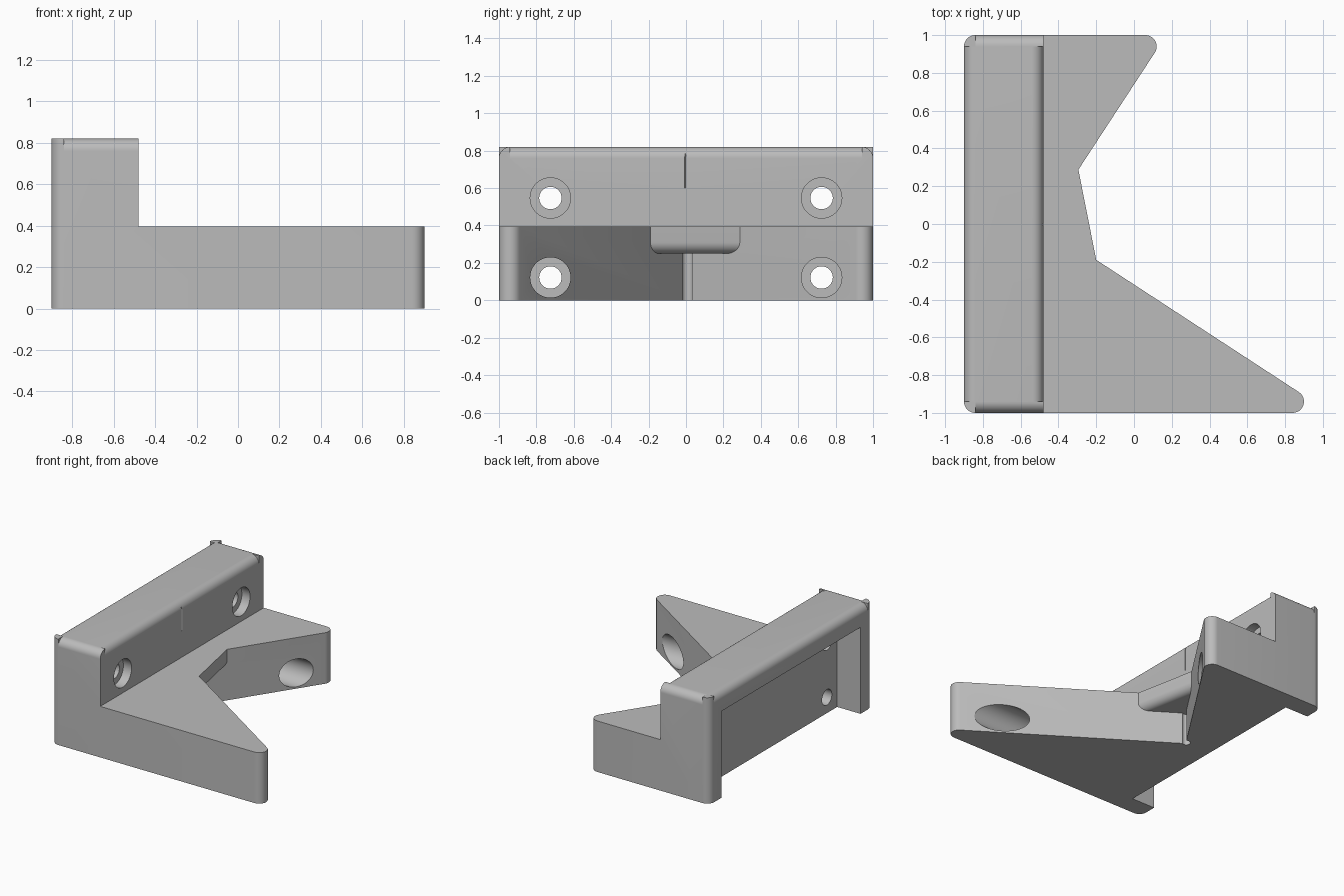
import bpy
import bmesh
from math import cos, sin, radians
from mathutils import Vector

cube = bpy.data.objects.get("Cube")
if cube:
    bpy.data.objects.remove(cube, do_unlink=True)

R = 0.06            # edge rounding
FRONT = -0.48       # front of the upright wall
BACK = -0.9
TOP = 0.82
ARM_TOP = 0.395

grey = bpy.data.materials.new("plain_grey")
grey.use_nodes = True
grey.diffuse_color = (0.5, 0.5, 0.5, 1)
grey.node_tree.nodes["Principled BSDF"].inputs["Base Color"].default_value = (0.5, 0.5, 0.5, 1)


def arc(cx, cy, r, start, end, steps=12):
    angles = [radians(start + (end - start) * i / steps) for i in range(steps + 1)]
    return [(cx + r * cos(a), cy + r * sin(a)) for a in angles]


def prism(name, points, place, low, high):
    """Extrude a 2D outline; place maps (u, v, w) into space."""
    bm = bmesh.new()
    ends = [[bm.verts.new(place(u, v, w)) for u, v in points] for w in (low, high)]
    bm.faces.new(ends[0])
    bm.faces.new(ends[1])
    n = len(points)
    for i in range(n):
        j = (i + 1) % n
        bm.faces.new((ends[0][i], ends[0][j], ends[1][j], ends[1][i]))
    bmesh.ops.recalc_face_normals(bm, faces=bm.faces)
    mesh = bpy.data.meshes.new(name)
    bm.to_mesh(mesh)
    bm.free()
    mesh.materials.append(grey)
    obj = bpy.data.objects.new(name, mesh)
    bpy.context.collection.objects.link(obj)
    return obj


def along_x(u, v, w):
    return Vector((w, u, v))


def along_y(u, v, w):
    return Vector((u, w, v))


def along_z(u, v, w):
    return Vector((u, v, w))


def rect(u0, v0, u1, v1):
    return [(u0, v0), (u1, v0), (u1, v1), (u0, v1)]


def combine(target, tool, operation="DIFFERENCE"):
    mod = target.modifiers.new("combine", "BOOLEAN")
    mod.operation = operation
    mod.solver = "EXACT"
    mod.object = tool
    bpy.context.view_layer.objects.active = target
    bpy.ops.object.modifier_apply(modifier=mod.name)
    bpy.data.objects.remove(tool, do_unlink=True)


def round_off(side, edge):
    """Outline that trims a top edge at u = edge, facing side (+1 or -1)."""
    out = 0.05
    pts = [(edge + side * (u - R), TOP - R + v) for u, v in arc(0, 0, R, 90, 0)]
    far = edge + side * out
    return pts + [(far, TOP - R), (far, TOP + out), (edge - side * R, TOP + out)]


# Body outline: two uneven arms with a right-angled notch between them
corner = (-0.485, -0.004)
outline = (arc(0.84, -0.94, R, -90, 57) + [corner] + arc(0.06, 0.94, R, -33, 90)
           + arc(BACK + R, 0.94, R, 90, 180) + arc(BACK + R, -0.94, R, 180, 270))
bracket = prism("mounting_bracket", outline, along_z, 0, TOP)

# Relief groove in the notch corner
combine(bracket, prism("relief", arc(-0.48, 0.008, 0.03, 0, 345, 23), along_z, -0.1, 0.3))

# Web across the notch, rounded along its lower front edge
a, b = Vector((-0.2, -0.19, 0)), Vector((-0.295, 0.29, 0))
along = (b - a).normalized()
outward = Vector((along.y, -along.x, 0))
middle = (a + b) / 2
profile = [(-0.28, 0.25)] + arc(-R, 0.25 + R, R, -90, 0) + [(0, 0.6), (-0.28, 0.6)]
web = prism("web", profile,
            lambda u, v, w: middle + outward * u + along * w + Vector((0, 0, v)), -0.3, 0.3)
combine(bracket, web, "UNION")

# Step down from the wall to the arms
combine(bracket, prism("step", rect(FRONT, ARM_TOP, 1.2, 1.2), along_y, -1.2, 1.2))

# Recess in the back, open at the bottom
combine(bracket, prism("recess", rect(-0.85, -0.2, 0.85, 0.67), along_x, -1.1, -0.7))

# Rounded top edges of the wall, stopping short of the back corners
for side in (-1, 1):
    combine(bracket, prism("end_trim", round_off(side, side), along_x, BACK + R, -0.4))
for side, edge in ((-1, BACK), (1, FRONT)):
    combine(bracket, prism("long_trim", round_off(side, edge), along_y, -0.94, 0.94))

# Counterbored screw holes; the lower pair also tunnels through the arms
for y in (-0.725, 0.725):
    for z in (0.122, 0.547):
        combine(bracket, prism("bore", arc(y, z, 0.108, 0, 352.5, 47), along_x, -0.55, 1.2))
        combine(bracket, prism("hole", arc(y, z, R, 0, 348.75, 31), along_x, -0.8, 0))

bpy.ops.object.select_all(action="DESELECT")
bracket.select_set(True)
bpy.context.view_layer.objects.active = bracket
bpy.ops.object.shade_smooth_by_angle(angle=radians(30))
